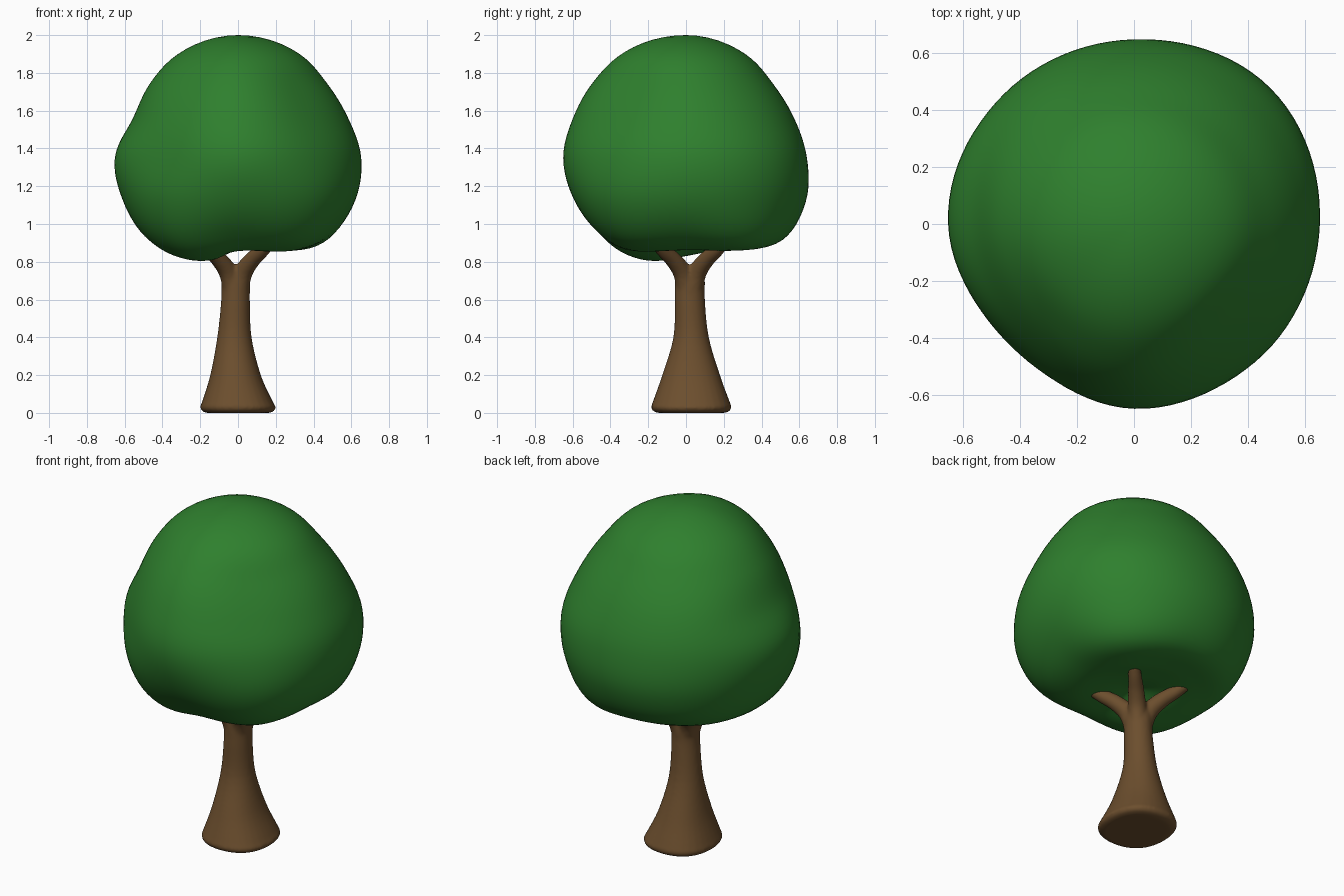
import bpy, bmesh, math
from mathutils import Vector

if "Cube" in bpy.data.objects:
    bpy.data.objects.remove(bpy.data.objects["Cube"])


def material(name, color):
    m = bpy.data.materials.new(name)
    m.diffuse_color = (*color, 1)
    m.use_nodes = True
    m.node_tree.nodes["Principled BSDF"].inputs["Base Color"].default_value = m.diffuse_color
    return m


def finish(bm, name, mat):
    bmesh.ops.recalc_face_normals(bm, faces=bm.faces)
    me = bpy.data.meshes.new(name)
    for f in bm.faces:
        f.smooth = True
    bm.to_mesh(me)
    bm.free()
    ob = bpy.data.objects.new(name, me)
    bpy.context.collection.objects.link(ob)
    me.materials.append(mat)
    return ob


def spline(p, t):
    """Catmull-Rom value between the middle two of four neighbours."""
    a, b, c, d = p
    return b + 0.5 * t * (c - a + t * (2*a - 5*b + 4*c - d + t * (3*(b - c) + d - a)))


def smooth_path(points, steps=6):
    pts = [Vector(p) for p in points]
    pts = [2*pts[0] - pts[1]] + pts + [2*pts[-1] - pts[-2]]
    out = [spline(pts[i:i+4], s / steps) for i in range(len(pts) - 3) for s in range(steps)]
    return out + [pts[-2]]


def loft(bm, rings):
    """Bridge closed rings of points and cap both ends."""
    rows = [[bm.verts.new(p) for p in r] for r in rings]
    n = len(rows[0])
    for a, b in zip(rows, rows[1:]):
        for i in range(n):
            bm.faces.new((a[i], a[(i+1) % n], b[(i+1) % n], b[i]))
    bm.faces.new(rows[0][::-1])
    bm.faces.new(rows[-1])


green = material("leaf_green", (0.028, 0.215, 0.027))
brown = material("bark_brown", (0.15, 0.077, 0.027))
N = 32

# Trunk: flared, slightly leaning ellipses (cx, cy, z, rx, ry), root flare on the diagonals
bm = bmesh.new()
sections = [(0, .028, 0, .165, .175), (0, .028, .008, .188, .2), (0, .028, .03, .2, .213),
            (-.003, .028, .06, .187, .203), (-.013, .027, .2, .134, .153),
            (-.019, .027, .4, .091, .094), (-.013, .02, .6, .076, .08),
            (-.012, .02, .7, .077, .08), (-.012, .02, .795, .07, .07)]
rings = []
for k in range(len(sections) - 1):
    q = [sections[min(max(k + j, 0), len(sections) - 1)] for j in (-1, 0, 1, 2)]
    for s in range(5):
        cx, cy, z, rx, ry = (spline(v, s / 5) for v in zip(*q))
        ring = []
        for i in range(N):
            a = i * math.tau / N
            flare = 1 + .025 * max(0, 1 - z / .4) * (1 - math.cos(4*a))
            ring.append((cx + rx*flare*math.cos(a), cy + ry*flare*math.sin(a), z))
        rings.append(ring)
loft(bm, rings)

# Four branches spreading into the crown (reach, z, radius)
for az in (45, 135, 225, 315):
    c, s = math.cos(math.radians(az)), math.sin(math.radians(az))
    path = smooth_path([(.02, .63, .05), (.055, .74, .05), (.125, .812, .044),
                        (.215, .87, .036), (.34, .97, .024)])
    rings = []
    for k, p in enumerate(path):
        d = path[min(k+1, len(path)-1)] - path[max(k-1, 0)]
        tang = Vector((d.x*c, d.x*s, d.y)).normalized()
        side = Vector((-s, c, 0))
        up = tang.cross(side)
        mid = Vector((-.012 + p.x*c, .02 + p.x*s, p.y))
        rings.append([mid + p.z*(side*math.cos(a) + up*math.sin(a))
                      for a in (i*math.tau/16 for i in range(16))])
    loft(bm, rings)
trunk = finish(bm, "trunk", brown)
# Fuse trunk and branches into one skin
rem = trunk.modifiers.new("fuse", 'REMESH')
rem.mode = 'VOXEL'
rem.voxel_size = 0.009
rem.use_smooth_shade = True
sm = trunk.modifiers.new("soften", 'SMOOTH')
sm.factor = 0.5
sm.iterations = 9

# Crown: lumpy ball, radius by direction (rows: azimuth 0..315, columns: elevation)
elev = [-110, -90, -70, -55, -40, -20, 0, 20, 40, 60, 90, 120]
lobes = [(.51, .59, .64, .66, .652, .62, .615, .64),
         (.50, .60, .70, .695, .672, .625, .61, .635),
         (.495, .57, .67, .675, .64, .61, .605, .633),
         (.51, .58, .665, .665, .643, .615, .61, .635),
         (.55, .615, .645, .65, .652, .595, .61, .635),
         (.575, .64, .66, .64, .60, .585, .60, .63),
         (.52, .59, .61, .633, .65, .634, .635, .648),
         (.52, .60, .66, .67, .637, .595, .595, .64)]
rows = [(r[0], .45, *r, .65, r[-1]) for r in lobes]
centre, SEG, STEP = Vector((0, 0, 1.35)), 96, 6
bm = bmesh.new()
rings = []
for k in range(1, len(elev) - 2):
    for s in range(STEP):
        if k == 1 and s == 0:
            continue
        e = math.radians(spline(elev[k-1:k+3], s / STEP))
        ring = []
        for i in range(SEG):
            a, t = divmod(i * 8 / SEG, 1)
            near = [spline(rows[(int(a) + j) % 8][k-1:k+3], s / STEP) for j in (-1, 0, 1, 2)]
            r, az = spline(near, t), i * math.tau / SEG
            ring.append(centre + r * Vector((math.cos(e)*math.cos(az),
                                             math.cos(e)*math.sin(az), math.sin(e))))
        rings.append(ring)
loft(bm, rings)
caps = [f for f in bm.faces if len(f.verts) > 4]
poke = bmesh.ops.poke(bm, faces=caps)
for v in poke["verts"]:
    v.co.z = 2.0 if v.co.z > 1.35 else 0.9
finish(bm, "crown", green)
